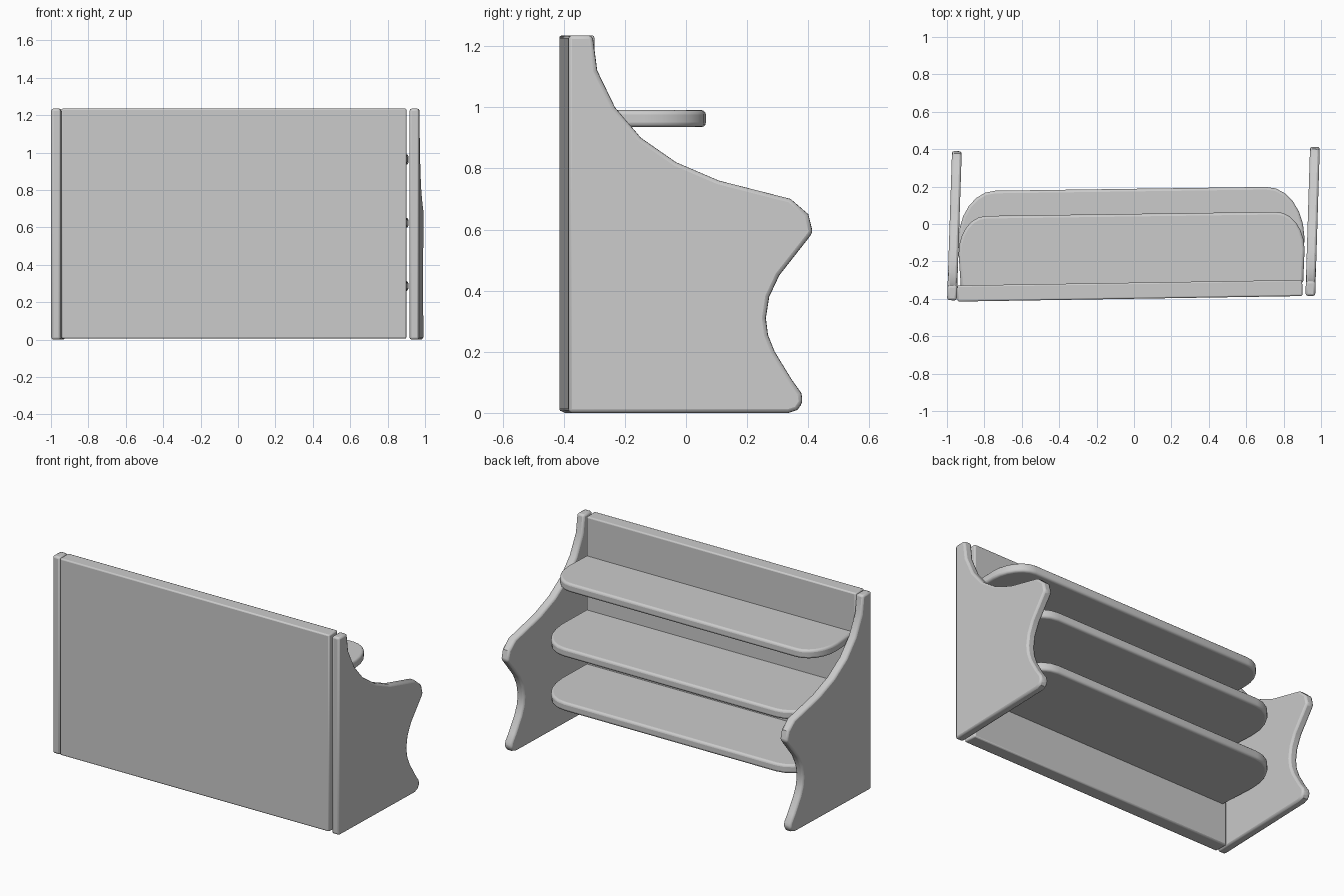
import bpy, bmesh, math
from mathutils import Matrix, Vector

if "Cube" in bpy.data.objects:
    bpy.data.objects.remove(bpy.data.objects["Cube"])


def slab(name, outline, thickness, matrix, bevel, segments=2):
    """Extrude a flat outline symmetrically along its local z, round its edges, place it."""
    bm = bmesh.new()
    verts = [bm.verts.new((x, y, -thickness / 2)) for x, y in outline]
    face = bm.faces.new(verts)
    ext = bmesh.ops.extrude_face_region(bm, geom=[face])
    top = [g for g in ext["geom"] if isinstance(g, bmesh.types.BMVert)]
    bmesh.ops.translate(bm, vec=(0, 0, thickness), verts=top)
    bmesh.ops.recalc_face_normals(bm, faces=bm.faces)
    bm.transform(matrix)
    mesh = bpy.data.meshes.new(name)
    bm.to_mesh(mesh)
    bm.free()
    ob = bpy.data.objects.new(name, mesh)
    bpy.context.collection.objects.link(ob)
    mod = ob.modifiers.new("rounded_edges", "BEVEL")
    mod.width = bevel
    mod.segments = segments
    mod.limit_method = "ANGLE"
    mod.angle_limit = math.radians(40)
    bpy.ops.object.select_all(action="DESELECT")
    ob.select_set(True)
    bpy.context.view_layer.objects.active = ob
    bpy.ops.object.shade_smooth_by_angle(angle=math.radians(35))
    return ob


def place(x, y, z, turn):
    return Matrix.Translation((x, y, z)) @ Matrix.Rotation(turn, 4, "Z")


# side panels: curved profile in (depth, height), stood up and slightly turned
profile = [(-0.40, 0), (0.32, 0), (0.35, 0.01), (0.367, 0.035), (0.362, 0.065),
           (0.33, 0.11), (0.275, 0.20), (0.253, 0.255), (0.246, 0.31), (0.257, 0.38),
           (0.29, 0.45), (0.40, 0.59), (0.385, 0.65), (0.327, 0.70),
           (0.092, 0.76), (-0.048, 0.82), (-0.163, 0.90), (-0.248, 1.0),
           (-0.306, 1.12), (-0.321, 1.235), (-0.40, 1.235)]
# local x -> depth (y), local y -> height (z), local z -> x
upright = Matrix(((0, 0, 1, 0), (1, 0, 0, 0), (0, 1, 0, 0), (0, 0, 0, 1)))
for name, x, y, turn in (("left_side_panel", -0.96, -0.008, -0.033),
                         ("right_side_panel", 0.955, 0.015, -0.031)):
    slab(name, profile, 0.052, place(x, y, 0, turn) @ upright, 0.012)

# back panel
back = [(-0.922, -0.043), (0.922, -0.043), (0.922, 0.043), (-0.922, 0.043)]
slab("back_panel", back, 1.23, place(-0.022, -0.357, 0.62, 0.016), 0.008)


# shelves: straight back, elliptical front corners
def shelf_outline(half, rear, front, rx, ry, steps=6):
    right = [(half - rx + rx * math.cos(a), front - ry + ry * math.sin(a))
             for a in (math.pi / 2 * i / steps for i in range(steps + 1))]
    left = [(-x, y) for x, y in reversed(right)]
    return [(half - 0.01, rear)] + right + left + [(-half + 0.01, rear)]


for name, z, front, rx, ry in (("bottom_shelf", 0.287, 0.188, 0.20, 0.27),
                               ("middle_shelf", 0.625, 0.188, 0.20, 0.27),
                               ("top_shelf", 0.963, 0.054, 0.15, 0.20)):
    slab(name, shelf_outline(0.925, -0.33, front, rx, ry), 0.055,
         place(-0.015, 0, z, 0.014), 0.014, 3)
